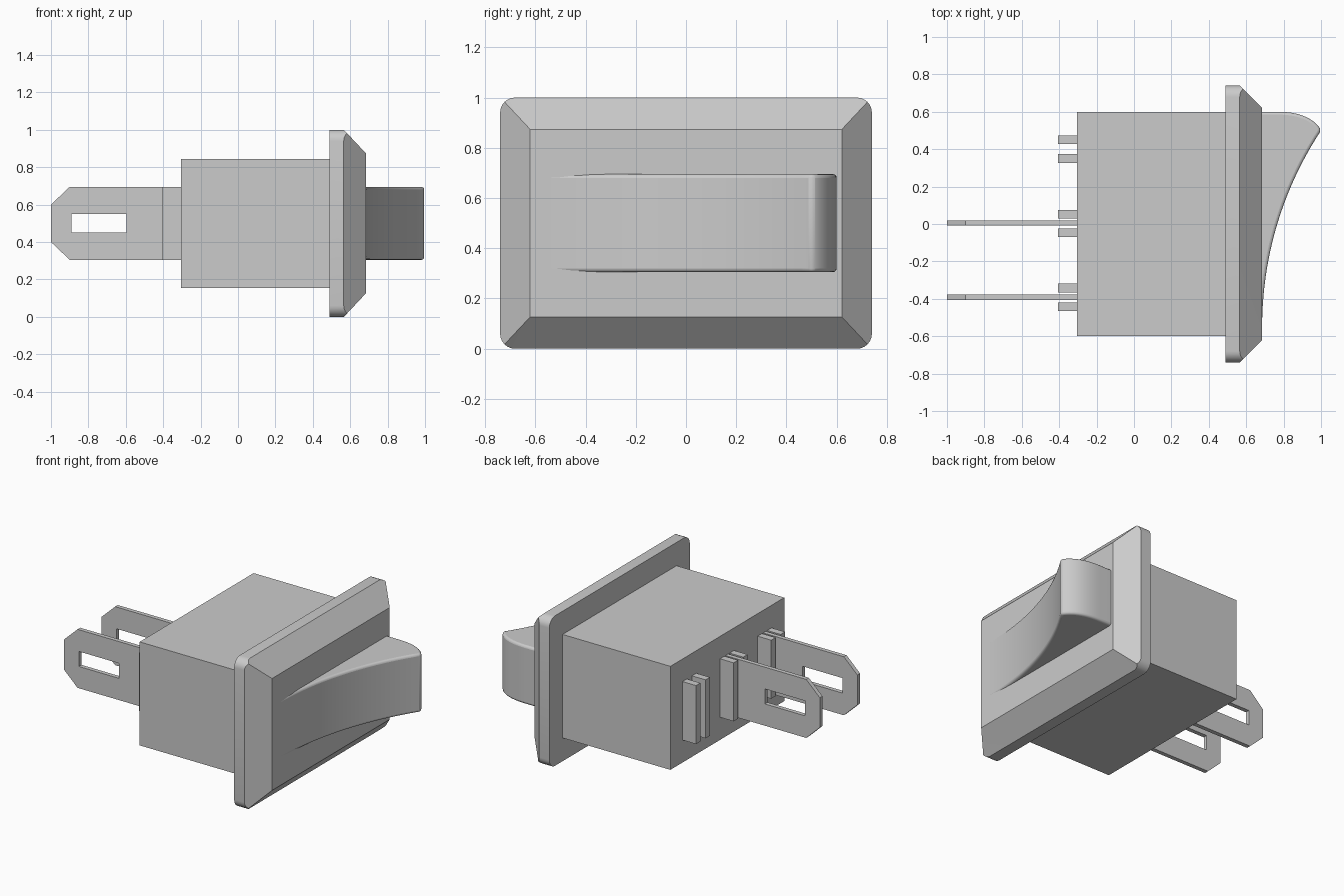
import bpy, bmesh
from math import sin, cos, pi, sqrt
from mathutils import Vector

cube = bpy.data.objects.get("Cube")
if cube:
    bpy.data.objects.remove(cube, do_unlink=True)

grey = bpy.data.materials.new("plain grey")
grey.use_nodes = True
colour = (0.6, 0.6, 0.6, 1)
grey.diffuse_color = colour
grey.node_tree.nodes["Principled BSDF"].inputs["Base Color"].default_value = colour


def finish(bm, name):
    bmesh.ops.recalc_face_normals(bm, faces=bm.faces)
    mesh = bpy.data.meshes.new(name)
    bm.to_mesh(mesh)
    bm.free()
    mesh.materials.append(grey)
    obj = bpy.data.objects.new(name, mesh)
    bpy.context.collection.objects.link(obj)
    return obj


def box(name, x, y, z):
    bm = bmesh.new()
    bmesh.ops.create_cube(bm, size=1)
    for v in bm.verts:
        v.co = [a + (b - a) * (c + 0.5) for (a, b), c in zip((x, y, z), v.co)]
    return finish(bm, name)


def prism(name, loops, place, offset):
    """Fill flat outlines (later loops are holes) and extrude them."""
    bm = bmesh.new()
    for loop in loops:
        vs = [bm.verts.new(place(a, b)) for a, b in loop]
        for i, v in enumerate(vs):
            bm.edges.new((vs[i - 1], v))
    bmesh.ops.triangle_fill(bm, use_beauty=True, edges=bm.edges[:])
    bmesh.ops.dissolve_limit(bm, angle_limit=0.001, verts=[], edges=bm.edges[:]) if len(loops) == 1 else None
    ext = bmesh.ops.extrude_face_region(bm, geom=bm.faces[:], use_keep_orig=True)
    moved = [g for g in ext["geom"] if isinstance(g, bmesh.types.BMVert)]
    bmesh.ops.translate(bm, vec=Vector(offset), verts=moved)
    return finish(bm, name)


# Housing
box("housing", (-0.305, 0.495), (-0.6, 0.6), (0.155, 0.845))

# Bezel: rounded plate with chamfered faces meeting a flat front
HY, HZ, R, STEP, CH = 0.74, 0.5, 0.06, 6, 0.12
bm = bmesh.new()
back, rim, front = [], [], []
for k, (sy, sz) in enumerate([(1, 1), (-1, 1), (-1, -1), (1, -1)]):
    for i in range(STEP + 1):
        a = (k + i / STEP) * pi / 2
        y = sy * (HY - R) + R * cos(a)
        z = sz * (HZ - R) + R * sin(a)
        inset = min(HY - abs(y), HZ - abs(z))
        back.append(bm.verts.new((0.49, y, z + HZ)))
        rim.append(bm.verts.new((0.565 + inset, y, z + HZ)))
        front.append(bm.verts.new((0.685, sy * (HY - CH), sz * (HZ - 0.127) + HZ)))
for lower, upper in ((back, rim), (rim, front)):
    for i in range(len(lower)):
        bm.faces.new((lower[i - 1], lower[i], upper[i], upper[i - 1]))
bm.faces.new(back)
bm.faces.new(front)
bmesh.ops.remove_doubles(bm, verts=bm.verts[:], dist=0.0005)
bezel = finish(bm, "bezel")

# Rocker: concave face sweeping up to a tip, then a rounded back
RAD, Y0 = 1.907, -0.55
outline = [(0.6, Y0)]
for i in range(25):
    y = Y0 + 1.05 * i / 24
    outline.append((0.685 + RAD - sqrt(RAD ** 2 - (y - Y0) ** 2), y))
for i in range(1, 11):
    a = i / 10 * pi / 2
    outline.append((0.77 + 0.23 * cos(a), 0.5 + 0.1 * sin(a)))
outline.append((0.6, 0.6))
# Straighten the back so it leaves the tip at an angle
outline = [(x - 0.012 * sin(pi * (y - 0.5) / 0.1) if y > 0.5 else x, y) for x, y in outline]
rocker = prism("rocker", [outline], lambda a, b: (a, b, 0.305), (0, 0, 0.39))
bevel = rocker.modifiers.new("soft edges", "BEVEL")
bevel.width = 0.015
bevel.segments = 3
bevel.limit_method = "ANGLE"
bevel.angle_limit = 0.8

# Terminal blades with pointed ends and slots
blade = [(-0.3, 0.305), (-0.9, 0.305), (-1, 0.4), (-1, 0.6), (-0.9, 0.695), (-0.3, 0.695)]
slot = [(-0.89, 0.45), (-0.595, 0.45), (-0.595, 0.55), (-0.89, 0.55)]
for name, y in (("middle_terminal", -0.009), ("side_terminal", -0.405)):
    prism(name, [blade, slot], lambda a, b: (a, y, b), (0, 0.028, 0))

# Guide ribs in pairs around each terminal position
for name, y in (("left", 0.4), ("middle", 0.003), ("right", -0.392)):
    for side in (-1, 1):
        c = y + side * 0.05
        box(f"{name}_guide_rib_{'b' if side > 0 else 'a'}",
            (-0.405, -0.3), (c - 0.023, c + 0.023), (0.305, 0.695))

# Smooth the curved parts, keep edges sharp
bpy.ops.object.select_all(action="DESELECT")
for obj in (bezel, rocker):
    obj.select_set(True)
bpy.context.view_layer.objects.active = rocker
bpy.ops.object.shade_smooth_by_angle(angle=0.5)
